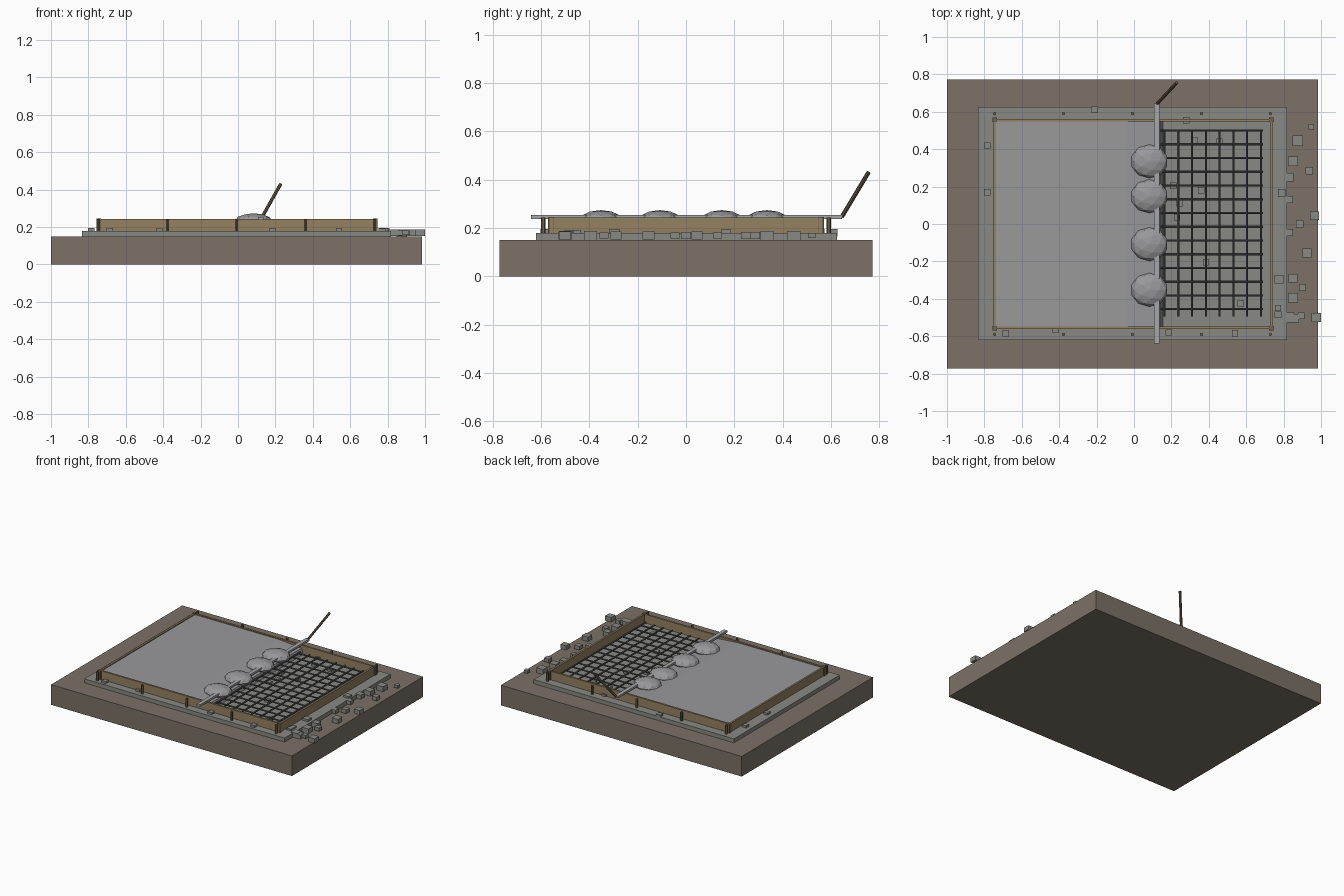
import bpy
from mathutils import Vector


def mat(name, r, g, b):
    m = bpy.data.materials.new(name)
    m.diffuse_color = (r, g, b, 1)
    return m


EARTH = mat("earth", 0.20, 0.165, 0.135)
WOOD = mat("wood", 0.30, 0.22, 0.12)
DARK_WOOD = mat("dark_wood", 0.16, 0.12, 0.07)
GRAVEL = mat("gravel", 0.25, 0.25, 0.23)
CONCRETE = mat("concrete", 0.32, 0.32, 0.33)
STEEL = mat("steel", 0.09, 0.09, 0.10)
METAL = mat("metal", 0.38, 0.39, 0.40)


def finish(name, m):
    ob = bpy.context.object
    ob.name = name
    ob.data.materials.append(m)
    return ob


def box(name, x0, x1, y0, y1, z0, z1, m):
    bpy.ops.mesh.primitive_cube_add(size=1, location=((x0 + x1) / 2, (y0 + y1) / 2, (z0 + z1) / 2))
    ob = finish(name, m)
    ob.scale = (x1 - x0, y1 - y0, z1 - z0)
    return ob


def rod(name, a, b, r, m, sides=6):
    a, b = Vector(a), Vector(b)
    d = b - a
    bpy.ops.mesh.primitive_cylinder_add(vertices=sides, radius=r, depth=d.length, location=(a + b) / 2)
    ob = finish(name, m)
    ob.rotation_euler = d.to_track_quat('Z', 'Y').to_euler()
    return ob


# Earth block and gravel bed
box("earth_block", -1, 0.985, -0.772, 0.772, 0, 0.15, EARTH)
box("gravel_bed", -0.833, 0.818, -0.62, 0.625, 0.15, 0.18, GRAVEL)

# Timber formwork boards, corner posts and stakes
for s, side in ((-1, "front"), (1, "back")):
    box(side + "_form_board", -0.755, 0.745, s * 0.555 - 0.007, s * 0.555 + 0.007, 0.165, 0.244, WOOD)
    for x in (-0.745, 0.733):
        box(side + "_corner_post", x - 0.012, x + 0.012, s * 0.558 - 0.012, s * 0.558 + 0.012, 0.165, 0.246, DARK_WOOD)
    for i in range(5):
        x = -0.745 + i * 0.3685
        rod(side + "_stake", (x, s * 0.59, 0.15), (x, s * 0.59, 0.243), 0.009, DARK_WOOD)
for x, side in ((-0.745, "left"), (0.733, "right")):
    box(side + "_form_board", x - 0.007, x + 0.007, -0.555, 0.555, 0.165, 0.244, WOOD)

# Poured slab: level part, then a shallow slope to a steep leading edge
profile = [(-0.738, 0.18), (0.155, 0.18), (0.14, 0.222), (-0.045, 0.237), (-0.738, 0.237)]
n = len(profile)
verts = [(x, y, z) for y in (-0.548, 0.548) for x, z in profile]
faces = [tuple(range(n)), tuple(reversed(range(n, 2 * n)))]
faces += [(i, i + n, (i + 1) % n + n, (i + 1) % n) for i in range(n)]
mesh = bpy.data.meshes.new("poured_concrete")
mesh.from_pydata(verts, [], faces)
mesh.materials.append(CONCRETE)
bpy.context.collection.objects.link(bpy.data.objects.new("poured_concrete", mesh))

# Wet concrete heaps in front of the screed
for y in (0.335, 0.148, -0.108, -0.352):
    bpy.ops.mesh.primitive_ico_sphere_add(subdivisions=2, radius=1, location=(0.082, y, 0.233))
    finish("concrete_heap", CONCRETE).scale = (0.1, 0.09, 0.041)

# Screed bar and its handle
box("screed_bar", 0.108, 0.136, -0.64, 0.645, 0.238, 0.253, METAL)
rod("screed_handle", (0.125, 0.645, 0.247), (0.228, 0.755, 0.43), 0.009, DARK_WOOD, 8)

# Reinforcement mesh
for i in range(14):
    y = 0.5 - i * 0.0735
    rod("rebar_across", (0.12, y, 0.205), (0.69, y, 0.205), 0.0065, STEEL)
for i in range(8):
    x = 0.163 + i * 0.0737
    rod("rebar_along", (x, -0.495, 0.215), (x, 0.505, 0.215), 0.0065, STEEL)

# Loose stones on the bed
for x, y in ((-0.21, 0.61), (-0.785, 0.42), (-0.785, 0.17), (0.28, 0.555), (-0.42, -0.565),
             (-0.685, -0.585), (0.185, -0.58), (0.54, -0.585), (0.57, -0.425), (0.385, -0.205),
             (0.23, 0.035), (0.245, 0.11), (0.36, 0.18), (0.21, 0.205), (0.455, 0.44), (0.325, 0.445)):
    box("bed_stone", x - 0.017, x + 0.017, y - 0.017, y + 0.017, 0.165, 0.195, GRAVEL)

# Spilled stones along the right edge: x, y, size
for x, y, s in ((0.875, 0.445, 0.055), (0.947, 0.52, 0.03), (0.85, 0.335, 0.052), (0.938, 0.285, 0.04),
                (0.83, 0.25, 0.045), (0.79, 0.165, 0.042), (0.83, 0.13, 0.038), (0.965, 0.045, 0.046),
                (0.885, 0.0, 0.04), (0.83, -0.045, 0.038), (0.925, -0.155, 0.05), (0.775, -0.295, 0.046),
                (0.85, -0.29, 0.046), (0.9, -0.34, 0.037), (0.85, -0.395, 0.052), (0.77, -0.485, 0.036),
                (0.83, -0.5, 0.052), (0.86, -0.505, 0.045), (0.895, -0.49, 0.035), (0.975, -0.5, 0.05),
                (0.77, -0.45, 0.032)):
    z = 0.18 if x < 0.8 else 0.169
    h = s * 0.34
    box("spilled_stone", x - s / 2, x + s / 2, y - s / 2, y + s / 2, z - h, z + h, GRAVEL)
